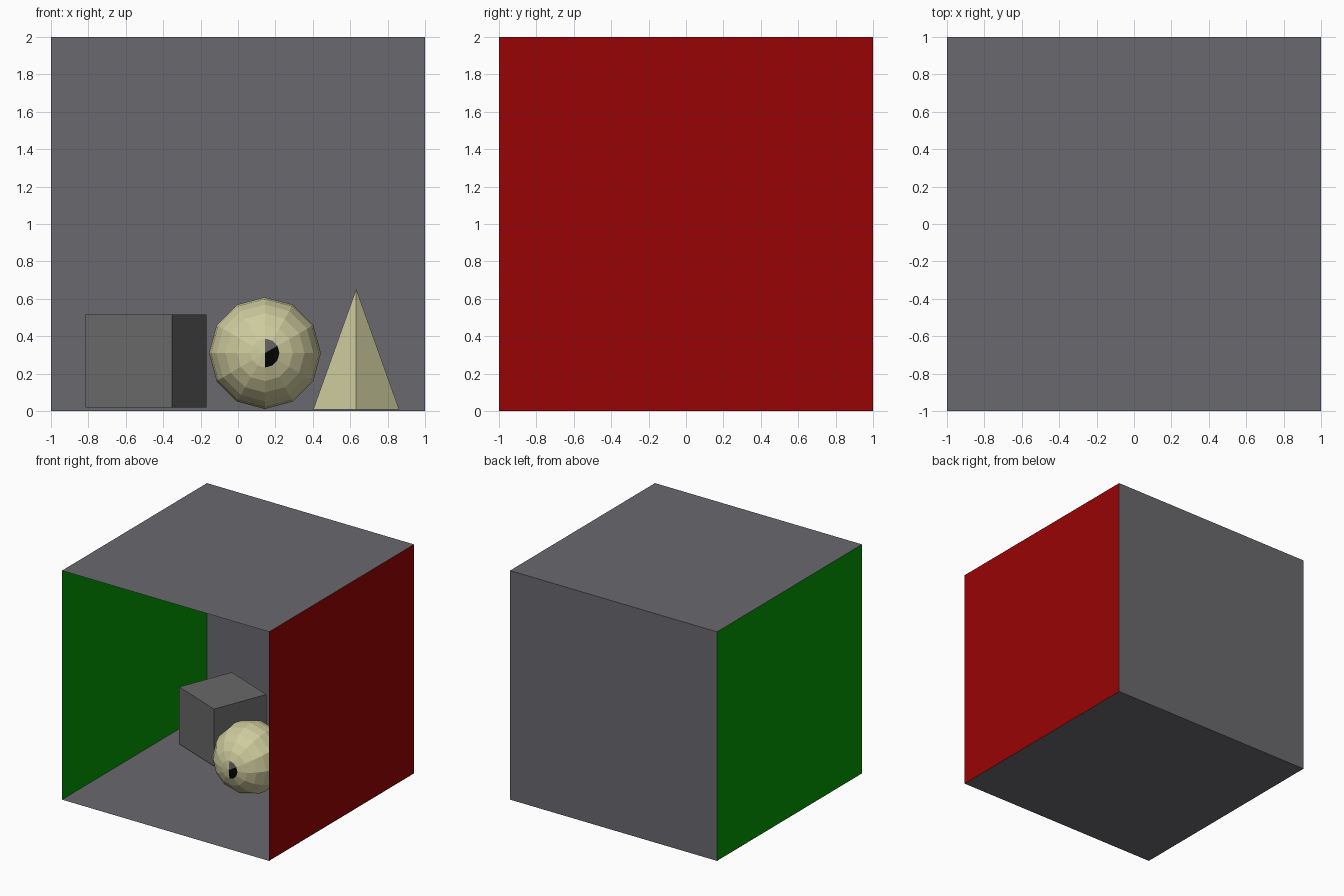
import bpy, bmesh, math
from mathutils import Matrix, Vector

if "Cube" in bpy.data.objects:
    bpy.data.objects.remove(bpy.data.objects["Cube"])


def material(name, rgb):
    m = bpy.data.materials.new(name)
    m.diffuse_color = (*rgb, 1)
    m.use_nodes = True
    m.node_tree.nodes["Principled BSDF"].inputs["Base Color"].default_value = m.diffuse_color
    return m


red = material("red", (0.315, 0.001, 0.001))
green = material("green", (0.001, 0.32, 0.001))
cream = material("cream", (0.62, 0.60, 0.34))
wall_grey = material("wall_grey", (0.143, 0.140, 0.154))
cube_grey = material("cube_grey", (0.140, 0.140, 0.138))
dark_grey = material("dark_grey", (0.12, 0.12, 0.12))
black = material("black", (0.001, 0.001, 0.001))


def make(name, bm, loc, mats):
    me = bpy.data.meshes.new(name)
    bm.to_mesh(me)
    bm.free()
    for m in mats:
        me.materials.append(m)
    ob = bpy.data.objects.new(name, me)
    ob.location = loc
    bpy.context.collection.objects.link(ob)
    return ob


def wall(name, loc, axis, angle, mat=wall_grey):
    bm = bmesh.new()
    bmesh.ops.create_grid(bm, x_segments=1, y_segments=1, size=1,
                          matrix=Matrix.Rotation(math.radians(angle), 4, axis))
    make(name, bm, loc, [mat])


# Room: five thin walls, open at the front, normals facing inwards
wall("floor", (0, 0, 0), 'X', 0)
wall("ceiling", (0, 0, 2), 'X', 180)
wall("back_wall", (0, 1, 1), 'X', 90)
wall("left_wall", (-1, 0, 1), 'Y', 90, green)
wall("right_wall", (1, 0, 1), 'Y', -90, red)

# Cube, turned slightly
bm = bmesh.new()
bmesh.ops.create_cube(bm, size=0.498, matrix=Matrix.Rotation(math.radians(-21.5), 4, 'Z'))
make("cube", bm, (-0.492, 0.493, 0.268), [cube_grey])

# Low-poly ball with its pole facing front; half of the front cap is dark
R = 0.299
bm = bmesh.new()
bmesh.ops.create_uvsphere(bm, u_segments=12, v_segments=12, radius=R,
                          matrix=Matrix.Rotation(math.radians(90), 4, 'X'))
for f in bm.faces:
    c = f.calc_center_median()
    if len(f.verts) == 3 and c.y < 0 and c.x > 0:
        f.material_index = 1 if math.atan2(c.z, c.x) > math.radians(30) else 2
make("ball", bm, (0.144, -0.035, 0.31), [cream, dark_grey, black])

# Four-sided pyramid with one corner facing front
bm = bmesh.new()
bmesh.ops.create_cone(bm, cap_ends=True, segments=4, radius1=0.23, radius2=0, depth=0.645)
bmesh.ops.remove_doubles(bm, verts=bm.verts, dist=1e-5)
make("pyramid", bm, (0.632, 0.25, 0.33), [cream])
